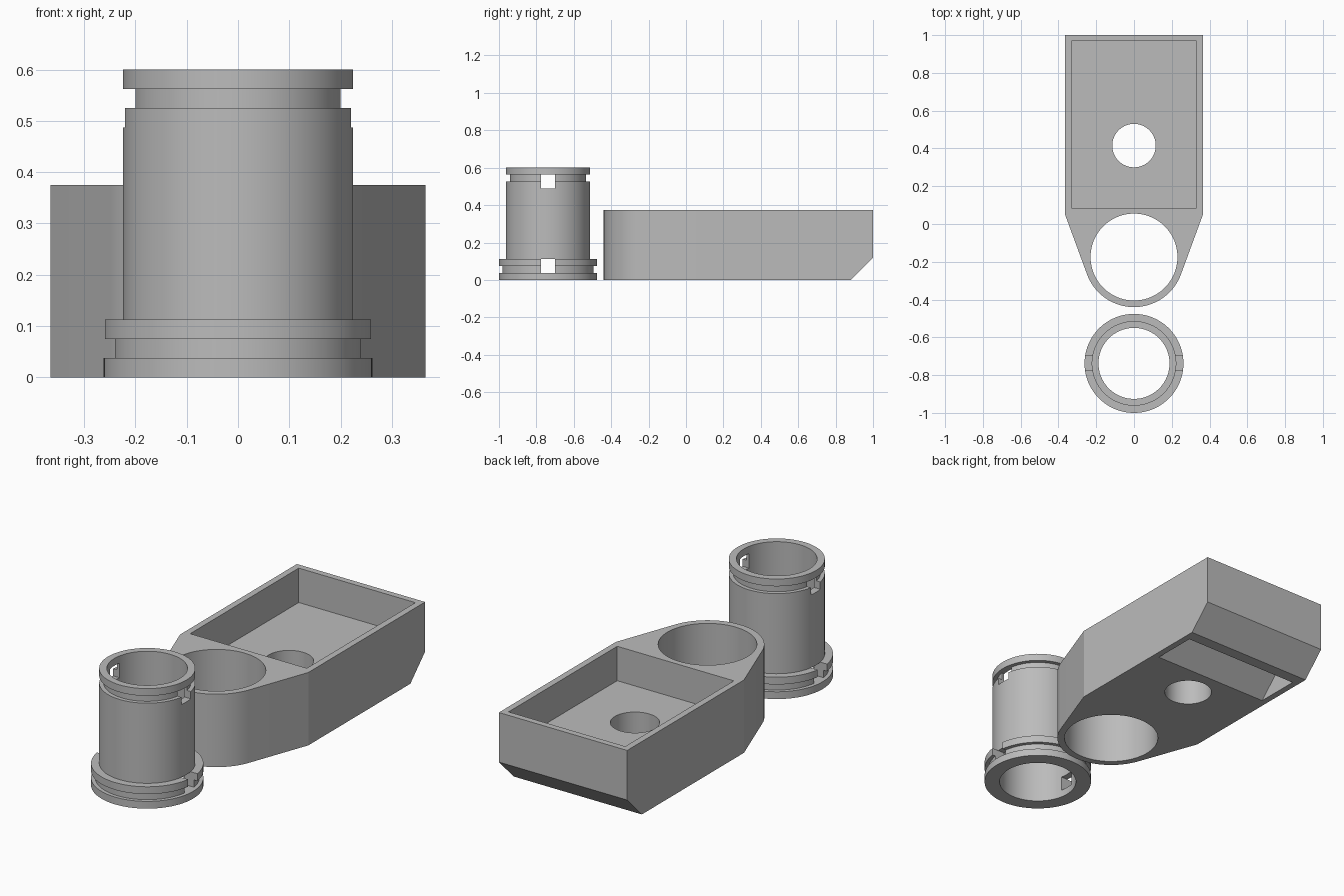
import bpy, bmesh, math

if "Cube" in bpy.data.objects:
    bpy.data.objects.remove(bpy.data.objects["Cube"])

grey = bpy.data.materials.new("plain grey")
grey.diffuse_color = (0.5, 0.5, 0.5, 1)
grey.use_nodes = True
grey.node_tree.nodes["Principled BSDF"].inputs["Base Color"].default_value = grey.diffuse_color


def finish(name, bm):
    bmesh.ops.recalc_face_normals(bm, faces=bm.faces)
    me = bpy.data.meshes.new(name)
    bm.to_mesh(me)
    bm.free()
    me.materials.append(grey)
    ob = bpy.data.objects.new(name, me)
    bpy.context.collection.objects.link(ob)
    return ob


def prism(name, points, offset):
    """Extrude a closed outline of 3D points along an offset."""
    bm = bmesh.new()
    face = bm.faces.new([bm.verts.new(p) for p in points])
    ext = bmesh.ops.extrude_face_region(bm, geom=[face])
    verts = [g for g in ext["geom"] if isinstance(g, bmesh.types.BMVert)]
    bmesh.ops.translate(bm, verts=verts, vec=offset)
    return finish(name, bm)


def box(name, x0, x1, y0, y1, z0, z1):
    pts = [(x0, y0, z0), (x1, y0, z0), (x1, y1, z0), (x0, y1, z0)]
    return prism(name, pts, (0, 0, z1 - z0))


def rod(name, y, r, z0, z1, n=96):
    pts = [(r * math.cos(2 * math.pi * i / n), y + r * math.sin(2 * math.pi * i / n), z0)
           for i in range(n)]
    return prism(name, pts, (0, 0, z1 - z0))


def cut(ob, cutter):
    mod = ob.modifiers.new("cut", 'BOOLEAN')
    mod.operation = 'DIFFERENCE'
    mod.solver = 'EXACT'
    mod.object = cutter
    bpy.context.view_layer.objects.active = ob
    bpy.ops.object.modifier_apply(modifier=mod.name)
    bpy.data.objects.remove(cutter)


def smooth(ob):
    bpy.ops.object.select_all(action='DESELECT')
    ob.select_set(True)
    bpy.context.view_layer.objects.active = ob
    bpy.ops.object.shade_smooth_by_angle(angle=math.radians(15))


# Housing: rectangle tapering tangentially to a round nose
W, H, RING_Y, NOSE_R = 0.365, 0.375, -0.175, 0.265
outline = [(W, 1, 0), (-W, 1, 0), (-W, 0.05, 0)]
a0, a1, steps = math.radians(200.2), math.radians(339.8), 40
for i in range(steps + 1):
    a = a0 + (a1 - a0) * i / steps
    outline.append((NOSE_R * math.cos(a), RING_Y + NOSE_R * math.sin(a), 0))
outline.append((W, 0.05, 0))
housing = prism("housing", outline, (0, 0, H))

# Bore, open tray and drain hole
cut(housing, rod("bore_cutter", RING_Y, 0.23, -0.1, 0.5))
cut(housing, box("tray_cutter", -0.332, 0.332, 0.085, 0.968, 0.198, 0.5))
cut(housing, rod("hole_cutter", 0.415, 0.115, -0.1, 0.3, 64))

# Chamfer under the back edge
cut(housing, prism("chamfer_cutter", [(-0.5, 0.78, -0.1), (-0.5, 1.1, -0.1), (-0.5, 1.1, 0.22)],
                   (1, 0, 0)))

# Slanted slot in the underside, parallel to the chamfer
slot = [(0.537, -0.05), (0.77, -0.05), (0.965, 0.145), (0.965, 0.163), (0.75, 0.163)]
cut(housing, prism("slot_cutter", [(-0.332, y, z) for y, z in slot], (0.664, 0, 0)))
smooth(housing)

# Sleeve: stepped tube turned from a closed profile of (radius, height)
SLEEVE_Y = -0.738
profile = [(0.188, 0), (0.262, 0), (0.262, 0.0375), (0.243, 0.0375), (0.243, 0.075),
           (0.262, 0.075), (0.262, 0.1125), (0.224, 0.1125), (0.224, 0.525),
           (0.2035, 0.525), (0.2035, 0.5625), (0.224, 0.5625), (0.224, 0.6), (0.188, 0.6)]
bm = bmesh.new()
N = 96
rings = []
for i in range(N):
    a = 2 * math.pi * i / N
    rings.append([bm.verts.new((r * math.cos(a), SLEEVE_Y + r * math.sin(a), z))
                  for r, z in profile])
for i in range(N):
    p, q = rings[i], rings[(i + 1) % N]
    for j in range(len(profile)):
        k = (j + 1) % len(profile)
        bm.faces.new((p[j], q[j], q[k], p[k]))
sleeve = finish("sleeve", bm)

# Square windows through both sides, at the foot and near the rim
for z0, z1 in ((0.0375, 0.1125), (0.4875, 0.5625)):
    cut(sleeve, box("window_cutter", -0.4, 0.4, SLEEVE_Y - 0.038, SLEEVE_Y + 0.038, z0, z1))
smooth(sleeve)
